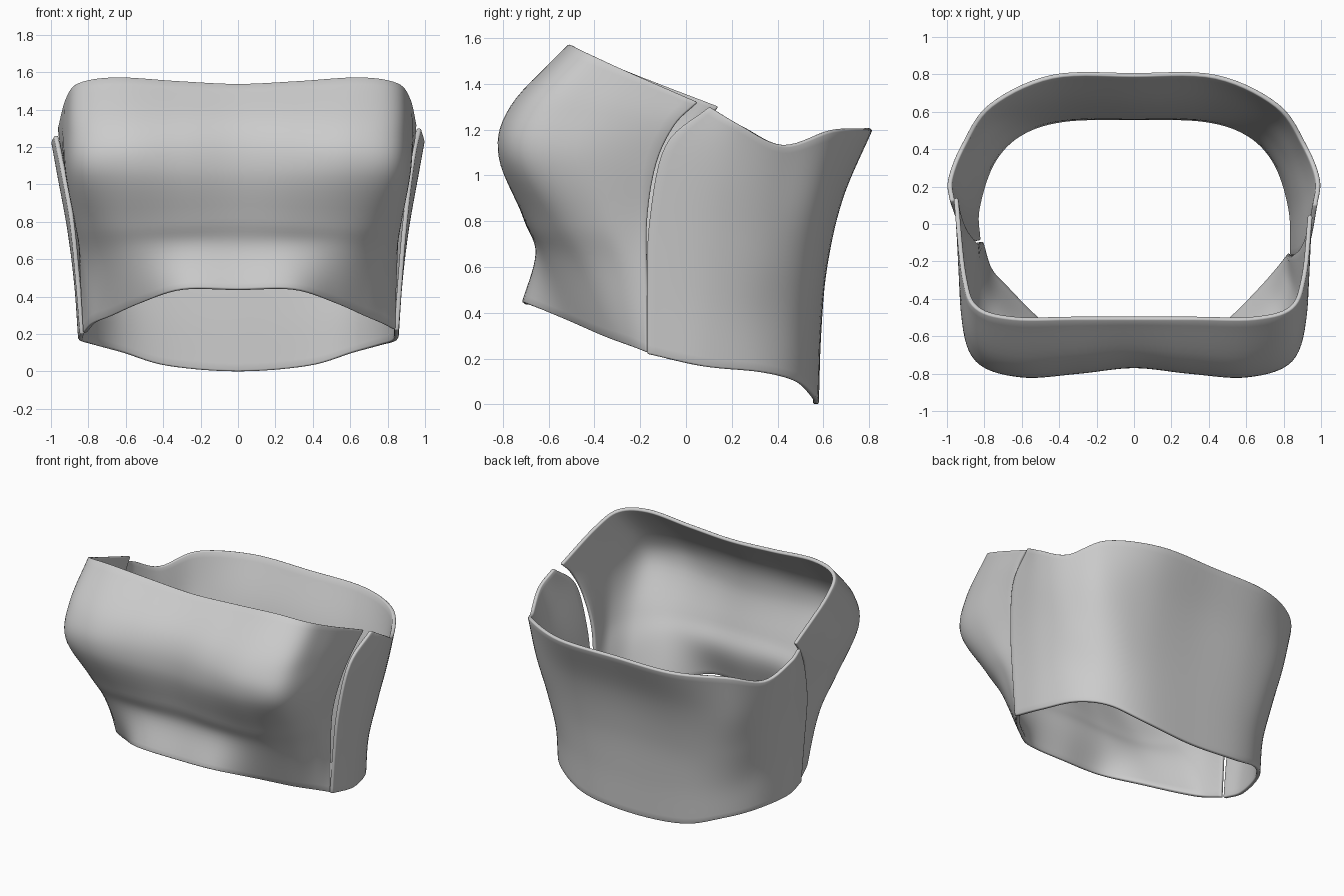
import bpy
from mathutils import Vector

if "Cube" in bpy.data.objects:
    bpy.data.objects.remove(bpy.data.objects["Cube"])


def spline(pts, steps):
    """Smooth curve through the points (Catmull-Rom)."""
    p = [Vector(q) for q in pts]
    p = [2 * p[0] - p[1]] + p + [2 * p[-1] - p[-2]]
    out = []
    for i in range(1, len(p) - 2):
        a, b, c, d = p[i - 1:i + 3]
        for k in range(steps):
            t = k / steps
            out.append(0.5 * (2 * b + (c - a) * t + (2 * a - 5 * b + 4 * c - d) * t * t
                              + (3 * b - a - 3 * c + d) * t ** 3))
    return out + [p[-2]]


def panel(name, columns):
    """Cloth panel lofted through upright columns, ordered anticlockwise."""
    cols = [spline(c, 7) for c in columns]
    rows = [spline(r, 7) for r in zip(*cols)]
    n = len(rows[0])
    verts = [v for r in rows for v in r]
    faces = [(j * n + i, j * n + i + 1, (j + 1) * n + i + 1, (j + 1) * n + i)
             for j in range(len(rows) - 1) for i in range(n - 1)]
    me = bpy.data.meshes.new(name)
    me.from_pydata(verts, [], faces)
    ob = bpy.data.objects.new(name, me)
    bpy.context.collection.objects.link(ob)
    sol = ob.modifiers.new("thickness", 'SOLIDIFY')
    sol.thickness, sol.offset = 0.025, -1
    bev = ob.modifiers.new("soft_rim", 'BEVEL')
    bev.width, bev.segments = 0.008, 2
    bev.limit_method, bev.angle_limit = 'ANGLE', 1.0
    bpy.ops.object.select_all(action='DESELECT')
    ob.select_set(True)
    bpy.context.view_layer.objects.active = ob
    bpy.ops.object.shade_smooth_by_angle(angle=1.0)
    return ob


def flip(col):
    return [(-x, y, z) for x, y, z in col]


# front panel: columns from the centre to the right, each hem to top
front = [
    [(0, -.71, .44), (0, -.65, .66), (0, -.70, .82), (0, -.77, 1.08), (0, -.72, 1.31), (0, -.51, 1.54)],
    [(.3, -.70, .44), (.3, -.655, .66), (.3, -.71, .81), (.3, -.80, 1.08), (.3, -.745, 1.31), (.32, -.51, 1.555)],
    [(.52, -.52, .365), (.57, -.60, .64), (.6, -.68, .8), (.6, -.815, 1.08), (.62, -.765, 1.3), (.65, -.51, 1.575)],
    [(.68, -.36, .295), (.74, -.45, .6), (.79, -.56, .8), (.84, -.73, 1.08), (.85, -.67, 1.3), (.85, -.45, 1.545)],
    [(.78, -.25, .255), (.82, -.30, .58), (.87, -.37, .8), (.92, -.48, 1.07), (.925, -.42, 1.28), (.92, -.28, 1.465)],
]
front_seam_right = [(.845, -.17, .225), (.85, -.17, .5), (.865, -.17, .8),
                    (.91, -.13, 1.05), (.945, -.05, 1.22), (.955, .05, 1.32)]
front_seam_left = [(-.83, -.10, .205), (-.845, -.10, .5), (-.86, -.10, .8),
                   (-.915, -.03, 1.05), (-.95, .06, 1.2), (-.965, .14, 1.3)]
panel("front_panel", [front_seam_left] + [flip(c) for c in front[:0:-1]]
      + front + [front_seam_right])

# back panel: columns from the right side to the centre
back = [
    [(.85, .08, .165), (.87, .10, .45), (.91, .13, .75), (.96, .18, 1.02), (.995, .24, 1.215)],
    [(.77, .33, .14), (.79, .33, .4), (.83, .37, .65), (.88, .40, .9), (.92, .43, 1.13)],
    [(.62, .49, .10), (.64, .50, .35), (.68, .54, .62), (.74, .59, .9), (.77, .645, 1.195)],
    [(.38, .57, .03), (.40, .58, .32), (.42, .61, .6), (.43, .68, .9), (.44, .80, 1.2)],
    [(0, .58, 0), (0, .59, .3), (0, .615, .6), (0, .68, .9), (0, .81, 1.2)],
]
back_seam_right = [(.86, -.17, .22), (.88, -.17, .5), (.905, -.16, .8),
                   (.945, -.09, 1.13), (.98, .10, 1.3)]
back_seam_left = [(-.845, -.09, .2), (-.87, -.09, .5), (-.90, -.08, .8),
                  (-.945, .01, 1.06), (-.985, .12, 1.26)]
panel("back_panel", [back_seam_right] + back
      + [flip(c) for c in back[-2::-1]] + [back_seam_left])
